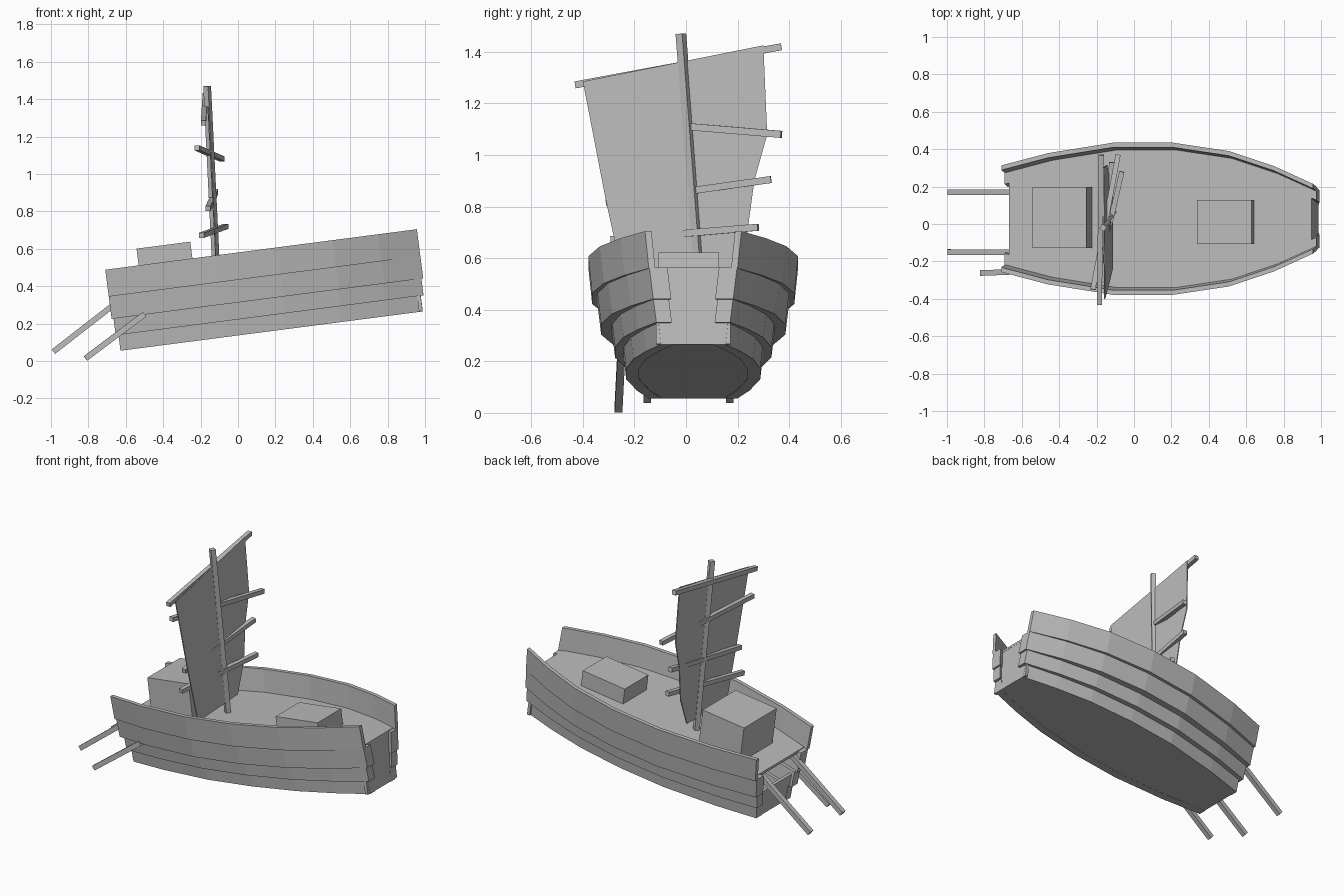
import bpy, bmesh
from math import radians
from mathutils import Matrix, Vector

default = bpy.data.objects.get("Cube")
if default:
    bpy.data.objects.remove(default, do_unlink=True)

grey = bpy.data.materials.new("plain grey")
grey.use_nodes = True
COLOUR = (0.5, 0.5, 0.5, 1)
grey.diffuse_color = COLOUR
grey.node_tree.nodes["Principled BSDF"].inputs["Base Color"].default_value = COLOUR

# The hull is pitched with its bow (+x) raised
PITCH = Matrix.Translation((0.18, 0.028, 0.16)) @ Matrix.Rotation(radians(-7.4), 4, 'Y')
FULLNESS = (0, 0.54, 1, 1, 0.795, 0.43, 0)
STATIONS = (-1, -0.7, -0.28, 0.1, 0.46, 0.75, 1)


def finish(name, bm, matrix):
    bmesh.ops.recalc_face_normals(bm, faces=bm.faces)
    mesh = bpy.data.meshes.new(name)
    bm.to_mesh(mesh)
    bm.free()
    mesh.materials.append(grey)
    obj = bpy.data.objects.new(name, mesh)
    obj.matrix_world = matrix
    bpy.context.collection.objects.link(obj)
    return obj


def loft(name, rings):
    """Skin four-sided cross-sections into a closed solid."""
    bm = bmesh.new()
    loops = [[bm.verts.new(p) for p in ring] for ring in rings]
    for a, b in zip(loops, loops[1:]):
        for i in range(4):
            j = (i + 1) % 4
            bm.faces.new((a[i], a[j], b[j], b[i]))
    bm.faces.new(loops[0])
    bm.faces.new(loops[-1])
    return finish(name, bm, PITCH)


def plan(stern, middle, bow, length):
    """Half-widths of the hull along its length."""
    for s, f in zip(STATIONS, FULLNESS):
        end = stern if s < 0 else bow
        yield s * length, end + f * (middle - end)


def strake(name, widths, length, z0, z1, thick, flare):
    rings = [[(x, w, z1), (x, w - flare, z0), (x, w - flare - thick, z0), (x, w - thick, z1)]
             for x, w in plan(*widths, length)]
    mod = loft(name, rings).modifiers.new("Mirror", 'MIRROR')
    mod.use_axis = (False, True, False)


def slab(name, widths, length, z0, z1):
    loft(name, [[(x, -w, z0), (x, w, z0), (x, w, z1), (x, -w, z1)]
                for x, w in plan(*widths, length)])


def box(name, low, high, matrix=PITCH):
    low, high = Vector(low), Vector(high)
    bm = bmesh.new()
    bmesh.ops.create_cube(bm, size=1)
    bmesh.ops.scale(bm, vec=high - low, verts=bm.verts)
    bmesh.ops.translate(bm, vec=(low + high) / 2, verts=bm.verts)
    return finish(name, bm, matrix)


def bar(name, a, b, width):
    """Square pole between two points."""
    a, b = Vector(a), Vector(b)
    turn = (b - a).to_track_quat('Z', 'Y').to_matrix().to_4x4()
    h = width / 2
    box(name, (-h, -h, 0), (h, h, (b - a).length), Matrix.Translation(a) @ turn)


# Overlapping hull planks, both sides
strake("bottom_strake", (0.18, 0.27, 0.135), 0.815, 0, 0.09, 0.05, 0.01)
strake("lower_strake", (0.215, 0.315, 0.155), 0.83, 0.085, 0.18, 0.06, 0.012)
strake("upper_strake", (0.255, 0.372, 0.17), 0.84, 0.175, 0.298, 0.07, 0.015)
strake("bulwark", (0.285, 0.407, 0.187), 0.84, 0.295, 0.44, 0.025, 0.015)

# Floor, deck and end boards
slab("hull_floor", (0.165, 0.255, 0.125), 0.813, 0.001, 0.015)
slab("deck", (0.25, 0.37, 0.16), 0.815, 0.285, 0.302)
box("bow_board", (0.795, -0.145, 0.003), (0.814, 0.145, 0.3))
box("stern_board", (-0.813, -0.17, 0.003), (-0.795, 0.17, 0.16))

# Deck houses
box("cabin", (-0.66, -0.155, 0.3), (-0.37, 0.17, 0.53))
box("hatch", (0.21, -0.135, 0.3), (0.505, 0.1, 0.4))

# Mast and yards
bar("mast", (-0.113, 0.062, 0.41), (-0.165, -0.02, 1.47), 0.03)
yards = [((-0.185, -0.43, 1.272), (-0.175, 0.37, 1.42)),
         ((-0.22, -0.35, 1.14), (-0.085, 0.37, 1.08)),
         ((-0.16, -0.31, 0.815), (-0.12, 0.33, 0.905)),
         ((-0.195, -0.29, 0.672), (-0.065, 0.28, 0.72))]
for i, (a, b) in enumerate(yards, 1):
    bar(f"yard_{i}", a, b, 0.027)

# Thin sail, leaning with the mast
outline = [(-0.40, 1.285), (0.30, 1.425), (0.315, 1.08), (0.265, 0.9),
           (0.235, 0.68), (0.16, 0.5), (-0.235, 0.48), (-0.31, 0.82)]
bm = bmesh.new()
bm.faces.new([bm.verts.new((-0.09 - 0.052 * z - 0.003, y, z)) for y, z in outline])
side = bmesh.ops.extrude_face_region(bm, geom=bm.faces[:])
bmesh.ops.translate(bm, vec=(0.006, 0, 0),
                    verts=[v for v in side["geom"] if isinstance(v, bmesh.types.BMVert)])
finish("sail", bm, Matrix())

# Steering oars trailing from the stern
for name, y in (("left_oar", 0.17), ("right_oar", -0.15)):
    bar(name, (-0.987, y, 0.05), (-0.62, y, 0.335), 0.03)
bar("outer_oar", (-0.815, -0.262, 0.014), (-0.5, -0.25, 0.25), 0.03)
